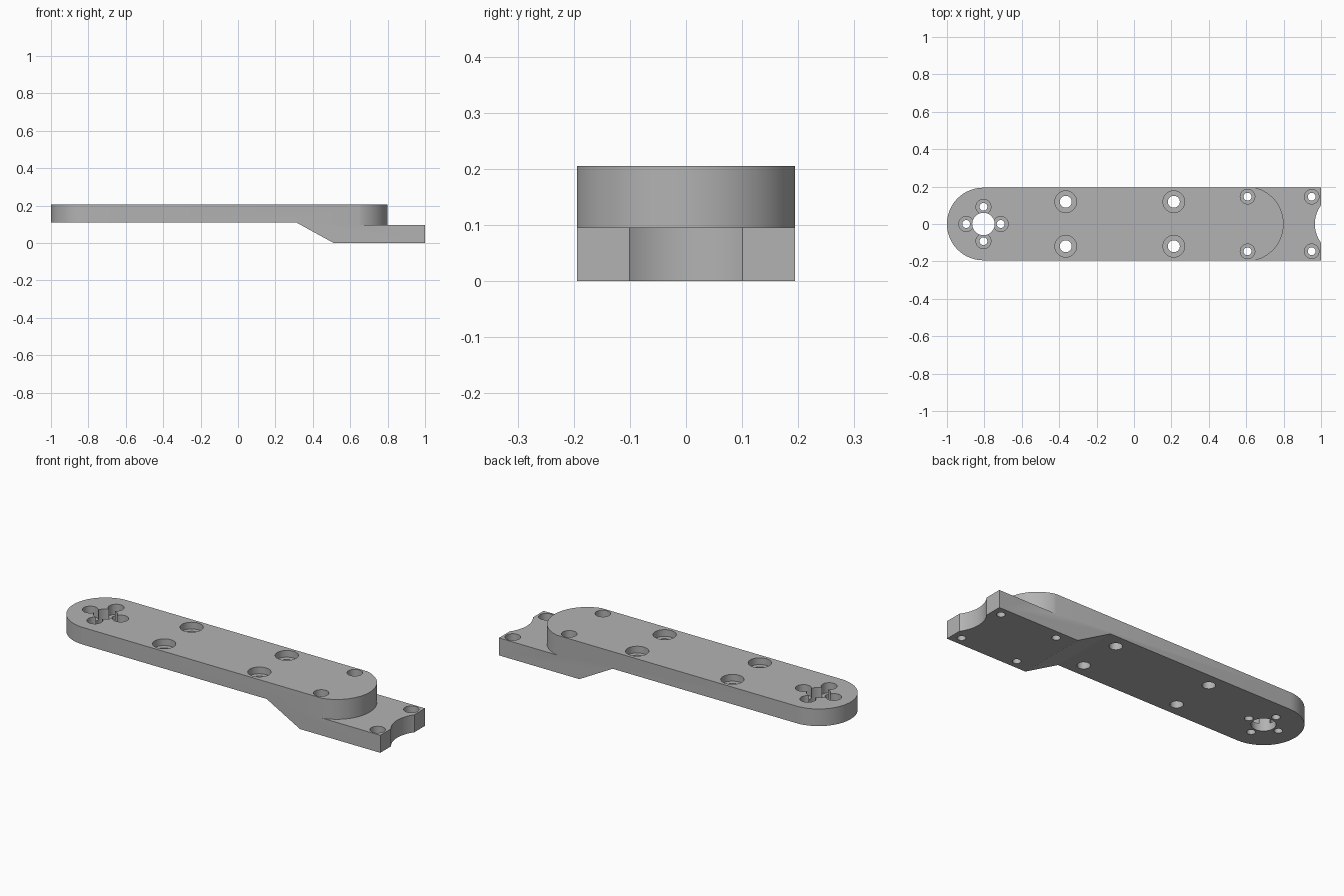
import bpy, bmesh
from math import sin, cos, pi, radians, asin
from mathutils import Vector

if "Cube" in bpy.data.objects:
    bpy.data.objects.remove(bpy.data.objects["Cube"], do_unlink=True)

HALF_W = 0.194      # half width of the arm
TOP, PAD = 0.205, 0.096   # top of the arm, top of the pad

grey = bpy.data.materials.new("plain_grey")
grey.use_nodes = True
grey.diffuse_color = (0.45, 0.45, 0.45, 1)
grey.node_tree.nodes["Principled BSDF"].inputs["Base Color"].default_value = (0.45, 0.45, 0.45, 1)


def prism(name, points, shift):
    """Extrude a closed outline along the shift vector."""
    bm = bmesh.new()
    face = bm.faces.new([bm.verts.new(p) for p in points])
    grown = bmesh.ops.extrude_face_region(bm, geom=[face])["geom"]
    bmesh.ops.translate(bm, vec=Vector(shift),
                        verts=[v for v in grown if isinstance(v, bmesh.types.BMVert)])
    bmesh.ops.recalc_face_normals(bm, faces=bm.faces)
    mesh = bpy.data.meshes.new(name)
    bm.to_mesh(mesh)
    bm.free()
    mesh.materials.append(grey)
    obj = bpy.data.objects.new(name, mesh)
    bpy.context.collection.objects.link(obj)
    return obj


def arc(cx, cy, r, start, end, steps, z):
    return [(cx + r * cos(start + (end - start) * i / steps),
             cy + r * sin(start + (end - start) * i / steps), z) for i in range(steps + 1)]


def cut(body, cutter):
    cutter.hide_render = True
    mod = body.modifiers.new("cut", 'BOOLEAN')
    mod.operation, mod.solver, mod.object = 'DIFFERENCE', 'EXACT', cutter
    bpy.context.view_layer.objects.active = body
    bpy.ops.object.modifier_apply(modifier=mod.name)
    bpy.data.objects.remove(cutter, do_unlink=True)


def hole(body, x, y, r, low, high=0.3):
    ring = arc(x, y, r, 0, 2 * pi, 40, low)[:-1]
    cut(body, prism("hole_cutter", ring, (0, 0, high - low)))


def counterbored(body, x, y, r_big, r_small, floor):
    hole(body, x, y, r_big, floor)
    hole(body, x, y, r_small, -0.1)


# Cranked arm: side profile extruded across the width
profile = [(-1, 0.111), (0.31, 0.111), (0.512, 0), (1, 0),
           (1, PAD), (0.85, PAD), (0.85, TOP), (-1, TOP)]
arm = prism("cranked_arm", [(x, -HALF_W, z) for x, z in profile], (0, 2 * HALF_W, 0))

# Rounded far end
left_end = arc(-1 + HALF_W, 0, HALF_W, pi / 2, 3 * pi / 2, 48, -0.1)
cut(arm, prism("end_cutter", [(-1 + HALF_W, 0.3, -0.1)] + left_end
               + [(-1 + HALF_W, -0.3, -0.1), (-1.2, -0.3, -0.1), (-1.2, 0.3, -0.1)], (0, 0, 0.5)))

# Rounded shoulder above the pad
reach = asin(HALF_W / 0.2)
shoulder = arc(0.6, 0, 0.2, reach, -reach, 48, PAD)
x0 = shoulder[0][0]
cut(arm, prism("shoulder_cutter", [(x0, 0.3, PAD)] + shoulder
               + [(x0, -0.3, PAD), (1.2, -0.3, PAD), (1.2, 0.3, PAD)], (0, 0, 0.5)))

# Concave scoop in the pad end
ring = arc(1.137, 0, 0.17, 0, 2 * pi, 96, -0.1)[:-1]
cut(arm, prism("scoop_cutter", ring, (0, 0, 0.5)))

# Shaft hole with four screws around it
HUB = -0.805
hole(arm, HUB, 0, 0.06, -0.1)
for dx, dy in ((1, 0), (0, 1), (-1, 0), (0, -1)):
    counterbored(arm, HUB + 0.092 * dx, 0.092 * dy, 0.04, 0.021, 0.15)

# Paired screw holes along the arm and on the pad
for side in (-1, 1):
    for x in (-0.365, 0.213):
        counterbored(arm, x, 0.119 * side, 0.058, 0.032, 0.168)
    for x in (0.607, 0.95):
        counterbored(arm, x, 0.146 * side, 0.039, 0.021, 0.042)

bpy.ops.object.select_all(action='DESELECT')
arm.select_set(True)
bpy.context.view_layer.objects.active = arm
bpy.ops.object.shade_smooth_by_angle(angle=radians(25))
